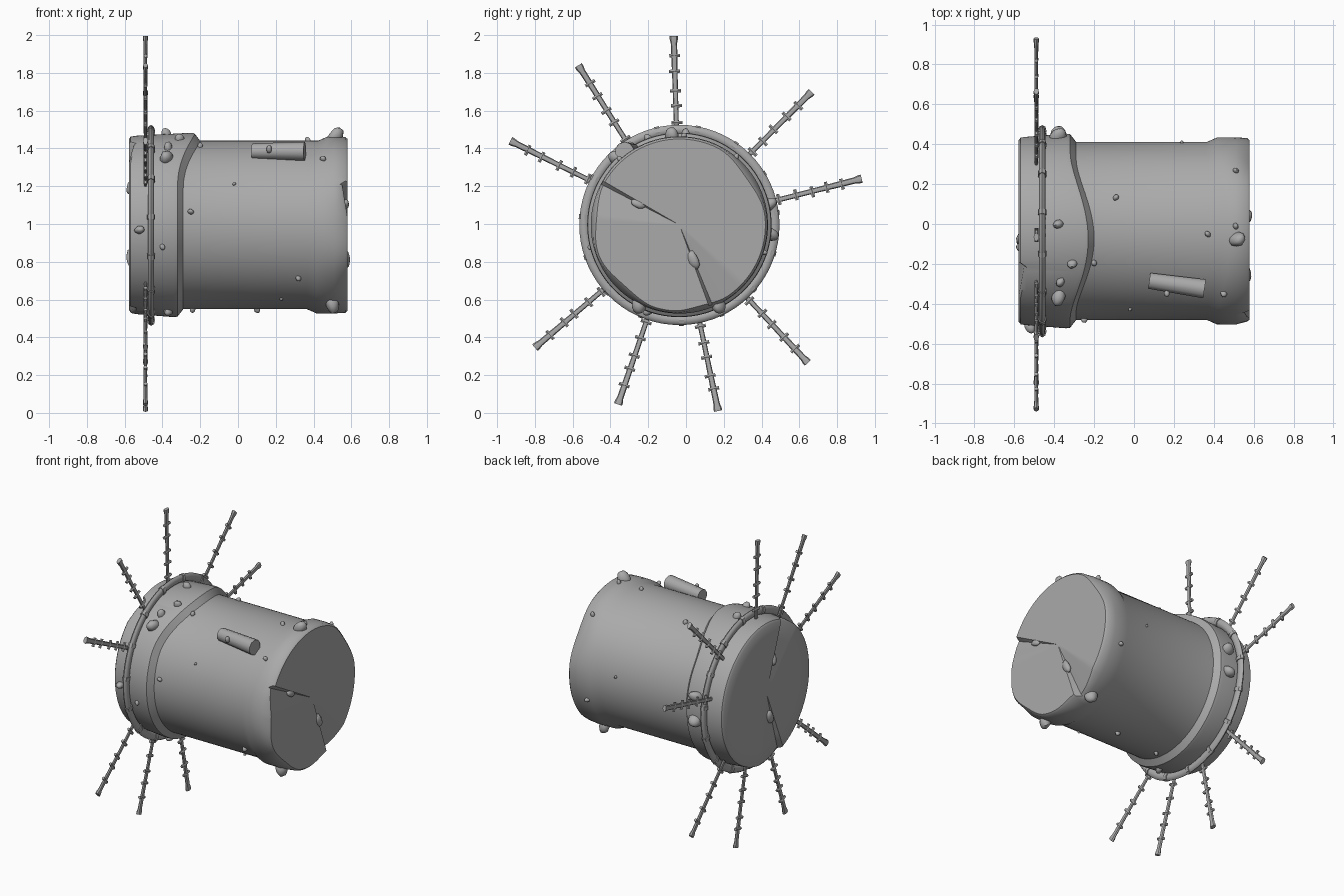
import bpy, bmesh, math, random
from mathutils import Vector, Matrix

if "Cube" in bpy.data.objects:
    bpy.data.objects.remove(bpy.data.objects["Cube"])
random.seed(4)
CENTRE = Vector((0, -0.035, 0.995))

grey = bpy.data.materials.new("stone grey")
grey.use_nodes = True
COLOUR = (0.4, 0.4, 0.4, 1)
grey.diffuse_color = COLOUR
grey.node_tree.nodes["Principled BSDF"].inputs["Base Color"].default_value = COLOUR


def polar(x, r, a):
    """Point at angle a around the barrel axis, which runs along x."""
    return CENTRE + Vector((x, r * math.cos(a), r * math.sin(a)))


def radial_frame(x, r, a):
    """Frame whose z points outward, y along the axis, x tangentially."""
    out = Vector((0, math.cos(a), math.sin(a)))
    axis = Vector((1, 0, 0))
    m = Matrix((axis.cross(out), axis, out)).transposed()
    return Matrix.Translation(polar(x, r, a)) @ m.to_4x4()


def finish(bm, name, angle=35):
    bmesh.ops.recalc_face_normals(bm, faces=bm.faces)
    mesh = bpy.data.meshes.new(name)
    bm.to_mesh(mesh)
    bm.free()
    mesh.materials.append(grey)
    ob = bpy.data.objects.new(name, mesh)
    bpy.context.collection.objects.link(ob)
    bpy.ops.object.select_all(action="DESELECT")
    ob.select_set(True)
    bpy.context.view_layer.objects.active = ob
    if angle:
        bpy.ops.object.shade_smooth_by_angle(angle=math.radians(angle))
    return ob


def skin(bm, loops, closed=False):
    """Bridge rings of vertices with quads."""
    pairs = list(zip(loops, loops[1:] + loops[:1]))
    for p, q in pairs if closed else pairs[:-1]:
        n = len(p)
        for i in range(n):
            bm.faces.new((p[i], p[(i + 1) % n], q[(i + 1) % n], q[i]))


def bump(a, mid, width):
    d = abs((math.degrees(a) - mid + 180) % 360 - 180) / width
    return 0.5 + 0.5 * math.cos(math.pi * d) if d < 1 else 0


def crack(a, start, width):
    """Sharp on one side, fading out counterclockwise."""
    w = (math.degrees(a) - start) % 360 / width
    return 1 - w if w < 1 else 0


# Barrel body with flared bands, chipped rims and cracked ends
def body_profile(a):
    left = 0.03 * (crack(a, -110, 28) + crack(a, 110, 25))
    right = 0.045 * crack(a, -69, 26) + 0.03 * crack(a, 151, 24)
    chip = 0.022 * (bump(a, 228, 28) + bump(a, 35, 30) + 0.6 * bump(a, 285, 20)
                    + 0.7 * bump(a, 175, 25))
    edge_l = -0.29 + 0.09 * bump(a, 95, 60)
    edge_r = 0.365 + 0.06 * bump(a, 95, 70)
    pts = [(-0.578 + left * f, 0.455 * f) for f in (0.05, 0.25, 0.5, 0.75, 1)]
    pts += [(-0.568 + left, 0.468), (-0.54, 0.472), (edge_l - 0.05, 0.488),
            (edge_l - 0.03, 0.485), (edge_l, 0.446), (edge_r, 0.446),
            (edge_r + 0.05, 0.468), (0.51, 0.469), (0.568 - right, 0.466 - chip)]
    pts += [(0.58 - right * f, (0.455 - chip) * f) for f in (1, 0.75, 0.5, 0.25, 0.05)]
    return pts


bm = bmesh.new()
SEGS = 144
columns = [[bm.verts.new(polar(x, r, math.tau * i / SEGS))
            for x, r in body_profile(math.tau * i / SEGS)] for i in range(SEGS)]
rows = [list(row) for row in zip(*columns)]
skin(bm, rows)
bm.faces.new(rows[0])
bm.faces.new(rows[-1])
finish(bm, "barrel_body", 40)

# Hoop around the left band, with collars at its joints
bm = bmesh.new()
sides = 8
hoop = [[bm.verts.new(polar(-0.46 + 0.016 * math.cos(math.tau * j / sides),
                            0.504 + 0.026 * math.sin(math.tau * j / sides),
                            math.tau * i / 72)) for j in range(sides)] for i in range(72)]
skin(bm, hoop, closed=True)
finish(bm, "hoop", 50)

bm = bmesh.new()
for k in range(15):
    frame = radial_frame(-0.46, 0.504, math.tau * (k + 0.3) / 15)
    bmesh.ops.create_cone(bm, cap_ends=True, segments=8, radius1=0.03, radius2=0.03, depth=0.026,
                          matrix=frame @ Matrix.Rotation(math.pi / 2, 4, "Y")
                          @ Matrix.Diagonal((1, 0.72, 1, 1)))
finish(bm, "hoop_collars", 30)

# Radiating spokes: flared rods with short cross pegs
SPOKE_TIPS = [(-0.065, 1.995), (0.665, 1.70), (0.93, 1.24), (0.645, 0.265), (0.17, 0.01),
              (-0.36, 0.045), (-0.80, 0.345), (-0.93, 1.44), (-0.57, 1.84)]
for n, (y, z) in enumerate(SPOKE_TIPS, 1):
    d = Vector((0, y, z)) - CENTRE
    frame = radial_frame(-0.49, 0, math.atan2(d.z, d.y))
    tip, base = d.length, 0.48
    bm = bmesh.new()
    rod = []
    for t, r in ((0, 0.013), (0.5, 0.014), (0.93, 0.017), (0.97, 0.022), (1, 0.022)):
        rod.append([bm.verts.new(frame @ Vector((r * math.cos(math.tau * j / 8),
                    0.6 * r * math.sin(math.tau * j / 8), base + t * (tip - base))))
                    for j in range(8)])
    skin(bm, rod)
    bm.faces.new(rod[0])
    bm.faces.new(rod[-1])
    for k in range(5):
        h = base + (tip - base) * (0.13 + 0.165 * k + random.uniform(-0.02, 0.02))
        peg = frame @ Matrix.Translation((random.uniform(-0.004, 0.004), 0, h))
        bmesh.ops.create_cone(bm, cap_ends=True, segments=6, radius1=0.01, radius2=0.01,
                              depth=0.058, matrix=peg @ Matrix.Rotation(math.pi / 2, 4, "Y"))
    finish(bm, f"spoke_{n}", 30)


# Rough knobs scattered on the body
def add_rock(bm, matrix, size, tall=1.25):
    m = matrix @ Matrix.Rotation(random.uniform(0, 6), 4, "Z") \
        @ Matrix.Diagonal((size, size * 0.8, size * tall, 1))
    made = bmesh.ops.create_icosphere(bm, subdivisions=2, radius=1)["verts"]
    lean = Vector((random.uniform(-0.3, 0.3), random.uniform(-0.3, 0.3), 0))
    for v in made:
        v.co *= random.uniform(0.9, 1.06)
        v.co = m @ (v.co * (1 - 0.2 * v.co.z) + lean * v.co.z)


BIG = [(-0.38, 133), (0.50, 243), (0.52, 95), (-0.38, -6), (-0.38, 13), (0.49, -64)]
MEDIUM = [(-0.52, 183), (-0.38, 86), (-0.31, 110), (-0.37, 122), (-0.37, 250)]
SMALL = [(-0.25, 171), (-0.40, 194), (0.32, 219), (0.45, 132), (-0.09, 68), (0.51, 50),
         (0.51, 87), (0.37, 92), (-0.2, 111), (-0.24, 265), (0.45, -18), (0.1, -90)]
TINY = [(-0.02, 151), (0.23, 241), (0.24, 8)]
for label, group, size in (("big", BIG, 0.042), ("medium", MEDIUM, 0.027),
                           ("small", SMALL, 0.017), ("tiny", TINY, 0.01)):
    bm = bmesh.new()
    for x, deg in group:
        r = 0.48 if x < -0.3 else 0.468 if x > 0.4 else 0.446
        add_rock(bm, radial_frame(x, r + size * 0.25, math.radians(deg)), size)
    finish(bm, label + "_knobs", 45)

# Knobs wedged in the end cracks
bm = bmesh.new()
for x, y, z, size in ((0.57, 0.04, 0.80, 0.034), (0.57, -0.26, 1.11, 0.026),
                      (-0.57, -0.08, 0.81, 0.032), (-0.57, -0.12, 1.2, 0.026)):
    a = math.atan2(z - CENTRE.z, y - CENTRE.y)
    r = math.hypot(z - CENTRE.z, y - CENTRE.y)
    add_rock(bm, radial_frame(x, r, a) @ Matrix.Diagonal((1, 0.75, 1, 1)), size, 1.6)
finish(bm, "end_knobs", 45)

# Short log lying on the upper front
bm = bmesh.new()
axis = Vector((0.275, -0.04, 0)).normalized()
log = Matrix.Translation((0.215, -0.305, 1.385)) @ axis.to_track_quat("Z", "Y").to_matrix().to_4x4()
bmesh.ops.create_cone(bm, cap_ends=True, segments=10, radius1=0.042, radius2=0.05,
                      depth=0.28, matrix=log)
add_rock(bm, Matrix.Translation((0.165, -0.348, 1.40)), 0.018)
finish(bm, "log", 40)
